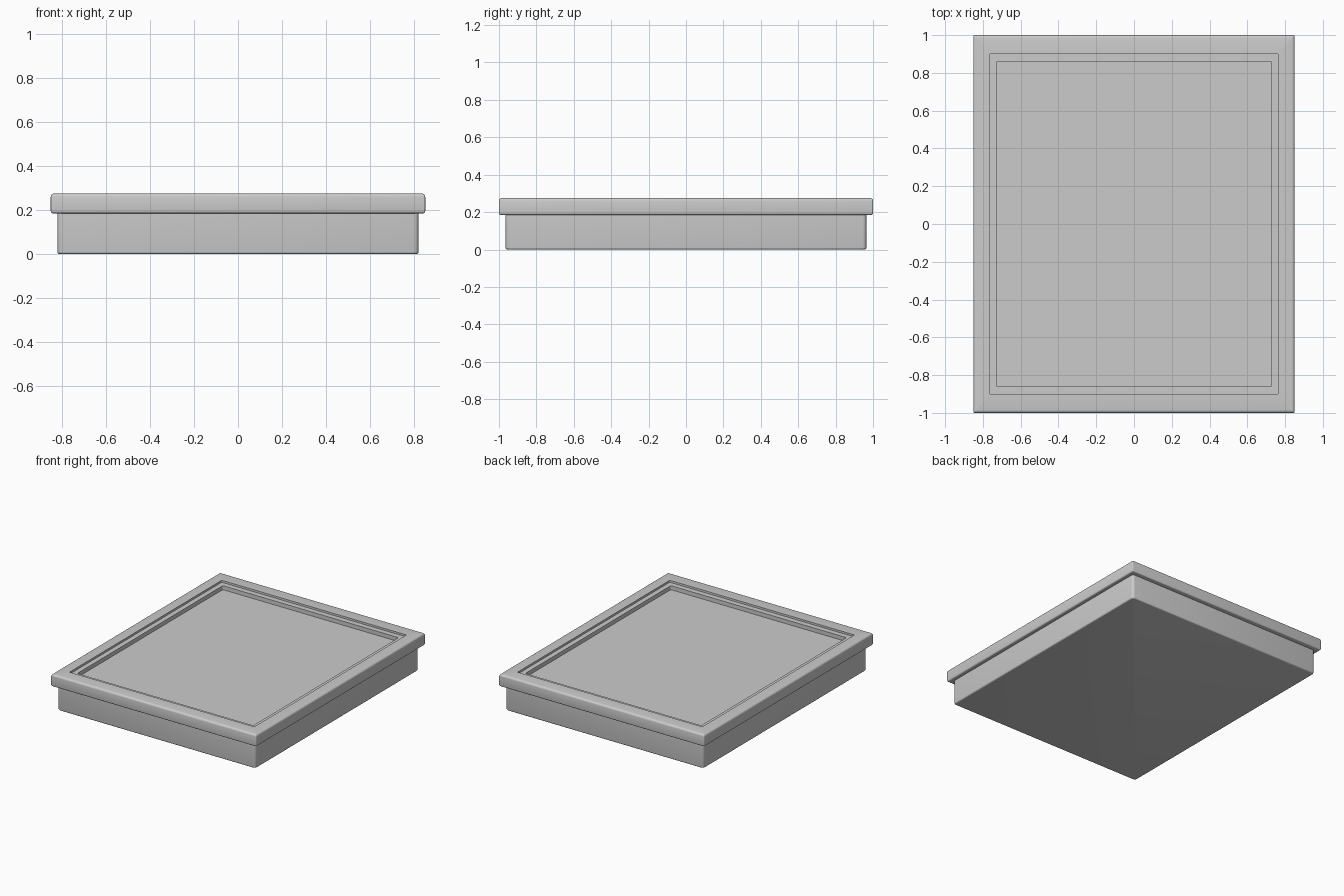
import bpy, bmesh, math

if "Cube" in bpy.data.objects:
    bpy.data.objects.remove(bpy.data.objects["Cube"])


def rect_ring(hx, hy, z, r, seg=4):
    """Rounded rectangle outline at height z."""
    pts = []
    for k, (sx, sy) in enumerate([(1, 1), (-1, 1), (-1, -1), (1, -1)]):
        for i in range(seg + 1):
            a = math.pi / 2 * (k + i / seg)
            pts.append((sx * (hx - r) + r * math.cos(a),
                        sy * (hy - r) + r * math.sin(a), z))
    return pts


def loft(name, size, profile, radius, closed=False, cap_start=False, cap_end=False):
    """Sweep (inset, z) profile points around a rectangle of half-size `size`."""
    bm = bmesh.new()
    rings = [[bm.verts.new(p) for p in rect_ring(size[0] - d, size[1] - e, z, radius)]
             for d, e, z in profile]
    pairs = list(zip(rings, rings[1:]))
    if closed:
        pairs.append((rings[-1], rings[0]))
    for a, b in pairs:
        n = len(a)
        for i in range(n):
            j = (i + 1) % n
            bm.faces.new((a[i], a[j], b[j], b[i]))
    if cap_start:
        bm.faces.new(rings[0][::-1])
    if cap_end:
        bm.faces.new(rings[-1])
    bmesh.ops.recalc_face_normals(bm, faces=bm.faces)
    mesh = bpy.data.meshes.new(name)
    bm.to_mesh(mesh)
    bm.free()
    ob = bpy.data.objects.new(name, mesh)
    bpy.context.collection.objects.link(ob)
    bpy.ops.object.select_all(action='DESELECT')
    ob.select_set(True)
    bpy.context.view_layer.objects.active = ob
    bpy.ops.object.shade_smooth_by_angle(angle=math.radians(35))
    return ob


def arc(d, z, r, a0, a1, n=4):
    """Quarter-round profile points, same inset on both axes."""
    out = []
    for i in range(n + 1):
        a = math.radians(a0 + (a1 - a0) * i / n)
        x = d - r * math.cos(a)
        out.append((x, x, z + r * math.sin(a)))
    return out


# Box-shaped base with softened bottom edge
base = arc(0.01, 0.01, 0.01, -90, 0) + [(0, 0, 0.19)]
loft("base_box", (0.82, 0.965), base, 0.02, cap_start=True)

# Overhanging frame with rounded outer edges and a stepped inner lip
rim = (arc(0.01, 0.195, 0.01, -90, 0) + arc(0.015, 0.26, 0.015, 0, 90)
       + [(0.085, 0.1, 0.275), (0.085, 0.1, 0.26),
          (0.122, 0.14, 0.26), (0.122, 0.14, 0.22),
          (0.122, 0.14, 0.185)])
loft("rim_frame", (0.85, 1.0), rim, 0.006, closed=True)

# Recessed flat panel
panel = [(0, 0, 0.21), (0, 0, 0.23)]
loft("recessed_panel", (0.732, 0.864), panel, 0.006, cap_start=True, cap_end=True)
